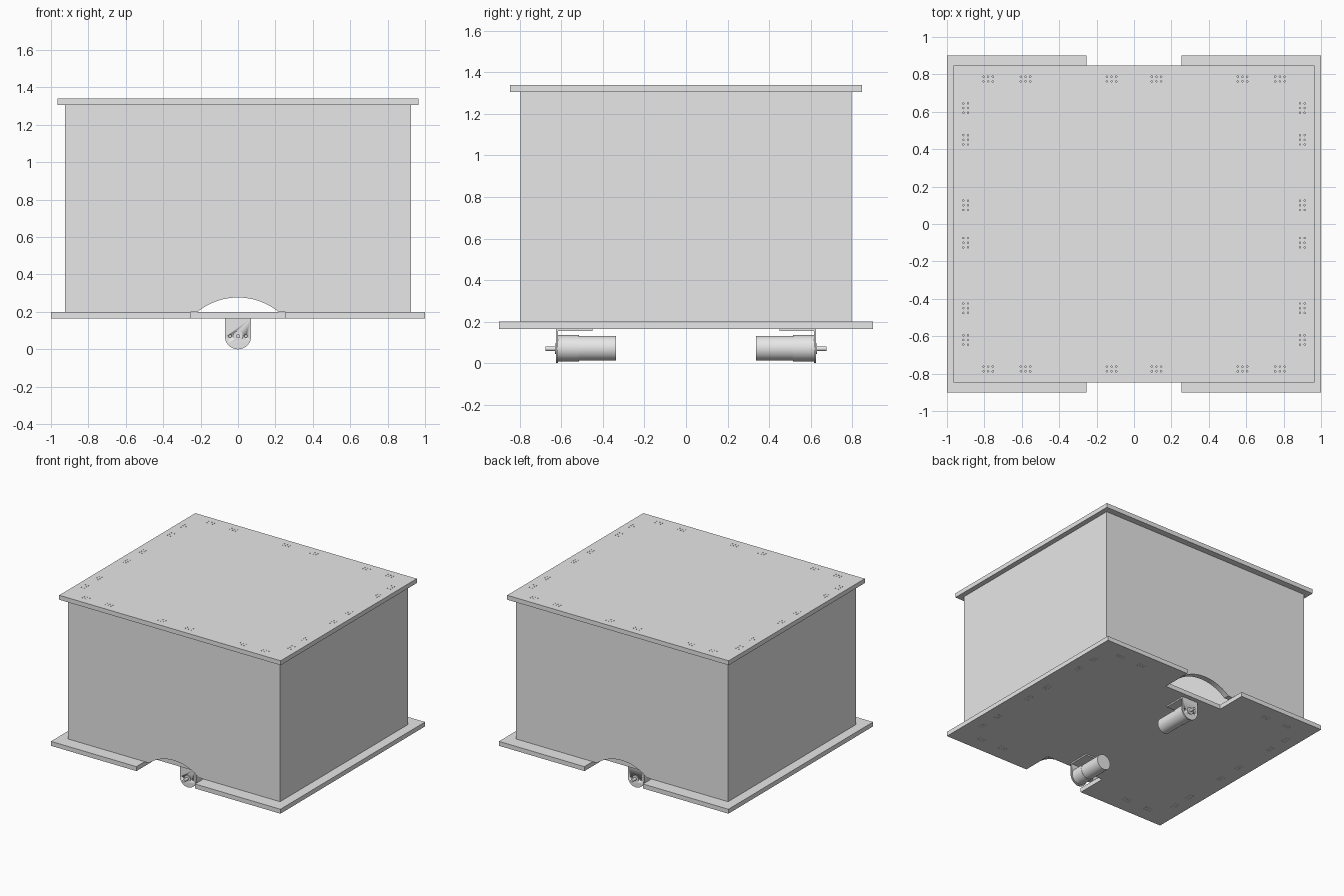
import bpy
import bmesh
from math import sin, cos, pi, asin
from mathutils import Matrix, Vector

if "Cube" in bpy.data.objects:
    bpy.data.objects.remove(bpy.data.objects["Cube"], do_unlink=True)

GREY = (0.8, 0.8, 0.8, 1.0)
grey = bpy.data.materials.new("plain_grey")
grey.use_nodes = True
grey.diffuse_color = GREY
grey.node_tree.nodes["Principled BSDF"].inputs["Base Color"].default_value = GREY


def finish(name, bm, smooth=False):
    """Turn a bmesh into a named grey object."""
    bmesh.ops.recalc_face_normals(bm, faces=bm.faces[:])
    mesh = bpy.data.meshes.new(name)
    bm.to_mesh(mesh)
    bm.free()
    mesh.materials.append(grey)
    obj = bpy.data.objects.new(name, mesh)
    bpy.context.collection.objects.link(obj)
    if smooth:
        activate(obj)
        bpy.ops.object.shade_smooth_by_angle()
    return obj


def activate(obj):
    bpy.ops.object.select_all(action="DESELECT")
    obj.select_set(True)
    bpy.context.view_layer.objects.active = obj


def prism(name, outline, axis, lo, hi, smooth=False):
    """Extrude a flat outline along y or z."""
    def place(p, d):
        return Vector((p[0], d, p[1])) if axis == "y" else Vector((p[0], p[1], d))
    bm = bmesh.new()
    face = bm.faces.new([bm.verts.new(place(p, lo)) for p in outline])
    moved = bmesh.ops.extrude_face_region(bm, geom=[face])["geom"]
    shift = place((0, 0), hi - lo)
    bmesh.ops.translate(bm, vec=shift, verts=[v for v in moved if isinstance(v, bmesh.types.BMVert)])
    return finish(name, bm, smooth)


def rect(x0, x1, y0, y1):
    return [(x0, y0), (x1, y0), (x1, y1), (x0, y1)]


def arc(cx, cy, r, start, end, steps):
    return [(cx + r * cos(start + (end - start) * i / steps),
             cy + r * sin(start + (end - start) * i / steps)) for i in range(steps + 1)]


def disc(cx, cy, r, steps=40):
    return arc(cx, cy, r, 0, 2 * pi, steps)[:-1]


def cut(obj, cutter):
    """Subtract the cutter for good."""
    mod = obj.modifiers.new("cut", "BOOLEAN")
    mod.operation = "DIFFERENCE"
    mod.solver = "EXACT"
    mod.object = cutter
    activate(obj)
    bpy.ops.object.modifier_apply(modifier=mod.name)


# Base plate with a wheel notch front and back
NOTCH_X, NOTCH_Y = 0.255, 0.66
half = [(1, -0.9), (1, 0.9), (NOTCH_X, 0.9), (NOTCH_X, NOTCH_Y)]
quarter = [(NOTCH_X, -NOTCH_Y), (NOTCH_X, -0.9)] + half
base = prism("base_plate", quarter + [(-x, -y) for x, y in quarter], "z", 0.165, 0.2)

# Lid
lid = prism("lid", rect(-0.965, 0.965, -0.847, 0.847), "z", 1.305, 1.34)

# Screw holes in clusters along the plate edges
bm = bmesh.new()


def hole_cluster(cx, cy, along_x):
    for i in (-1, 0, 1):
        for j in (-0.5, 0.5):
            a, b = (i, j) if along_x else (j, i)
            spot = Matrix.Translation((cx + a * 0.025, cy + b * 0.025, 0.75))
            bmesh.ops.create_cone(bm, cap_ends=True, segments=8, radius1=0.004,
                                  radius2=0.004, depth=1.5, matrix=spot)


for s in (-1, 1):
    for t in (-0.78, -0.58, -0.12, 0.12, 0.58, 0.78):
        hole_cluster(t, s * 0.775, True)
    for t in (-0.62, -0.45, -0.1, 0.1, 0.45, 0.62):
        hole_cluster(s * 0.9, t, False)
holes = finish("screw_hole_cutter", bm)
holes.hide_render = True
for plate in (base, lid):
    cut(plate, holes)
bpy.data.objects.remove(holes, do_unlink=True)

# Front and back walls with a shallow arch over the wheel notch
R, TOP = 0.343, 0.277
reach = asin((0.2 - (TOP - R)) / R)
arch = arc(0, TOP - R, R, pi - reach, reach, 32)
wall = [(-0.925, 0.2)] + arch + [(0.925, 0.2), (0.925, 1.305), (-0.925, 1.305)]
prism("front_wall", wall, "y", -0.797, -0.753)
prism("back_wall", wall, "y", 0.753, 0.797)

# Side walls between them
for name, s in (("left", 1), ("right", -1)):
    xs = sorted((s * 0.88, s * 0.925))
    prism(name + "_wall", rect(xs[0], xs[1], -0.753, 0.753), "z", 0.2, 1.305)

# Motors hung on angle brackets under the base
AXLE = 0.07
for name, s in (("front", -1), ("back", 1)):
    def span(label, outline, y0, y1, smooth=True):
        lo, hi = sorted((s * y0, s * y1))
        return prism(name + "_" + label, outline, "y", lo, hi, smooth)

    tongue = arc(0, AXLE, 0.07, pi, 2 * pi, 24) + [(0.07, 0.165), (-0.07, 0.165)]
    bracket = span("bracket_face", tongue, 0.615, 0.625)
    for side in (-1, 1):
        cutter = span("bracket_hole", disc(side * 0.042, AXLE, 0.008, 16), 0.6, 0.64)
        cut(bracket, cutter)
        bpy.data.objects.remove(cutter, do_unlink=True)
    span("bracket_flange", rect(-0.07, 0.07, 0.154, 0.165), 0.45, 0.615, False)

    span("gearbox", disc(0, AXLE + 0.002, 0.063), 0.515, 0.615)
    span("motor_can", disc(0, AXLE + 0.002, 0.06), 0.337, 0.515)
    span("motor_collar", disc(0, AXLE, 0.026), 0.625, 0.63)
    span("motor_shaft", disc(0, AXLE, 0.011, 24), 0.63, 0.675)
